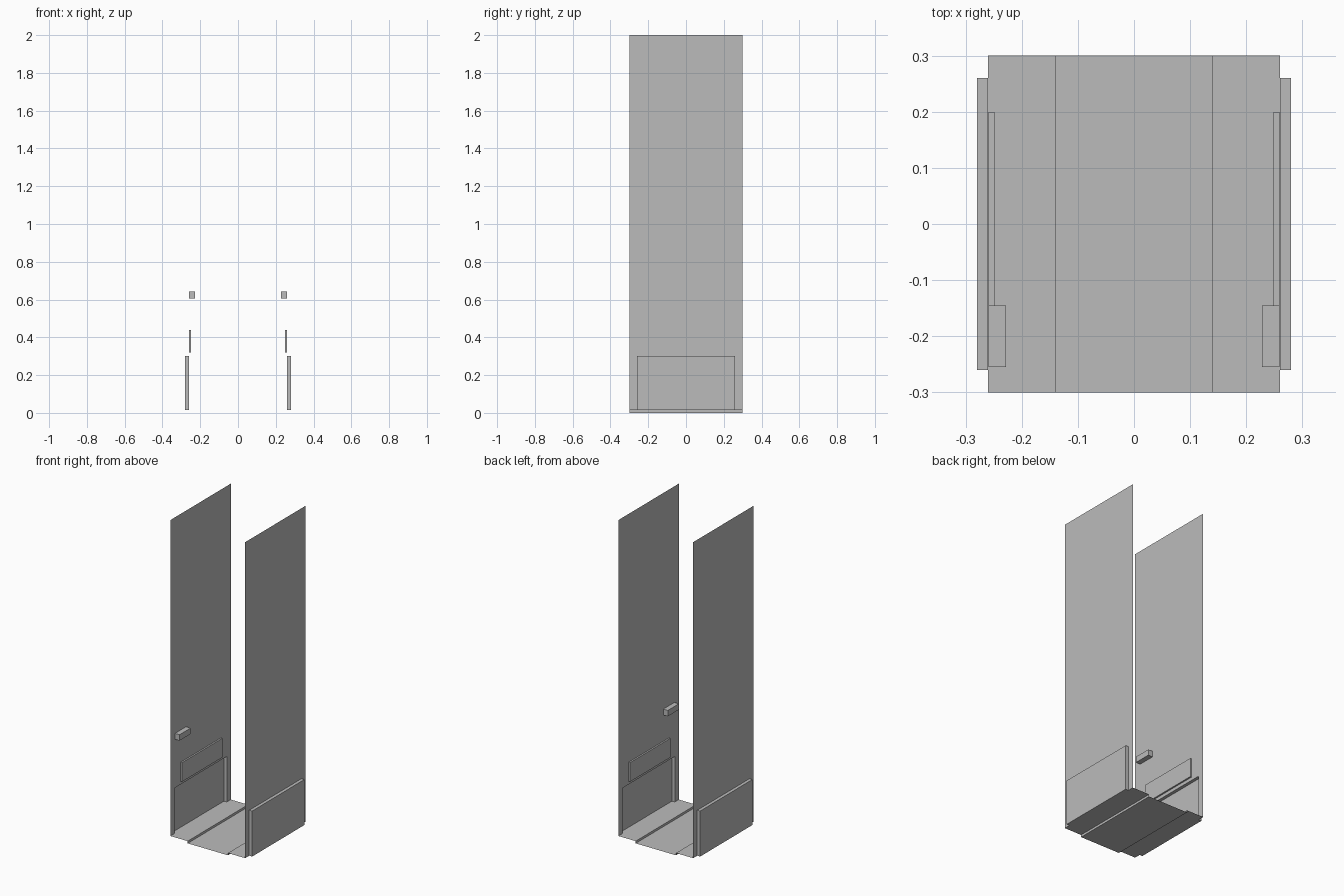
import bpy, bmesh

if "Cube" in bpy.data.objects:
    bpy.data.objects.remove(bpy.data.objects["Cube"])

grey = bpy.data.materials.new("plain_grey")
grey.diffuse_color = (0.5, 0.5, 0.5, 1)
grey.use_nodes = True
grey.node_tree.nodes["Principled BSDF"].inputs["Base Color"].default_value = grey.diffuse_color

W, D, H = 0.26, 0.30, 2.0      # half width, half depth, height
STEP = 0.014                   # side floor height above the centre
RY, RZ, RX = 0.26, 0.30, 0.28  # recess half length, top and outer side


def finish(name, bm):
    mesh = bpy.data.meshes.new(name)
    bmesh.ops.remove_doubles(bm, verts=bm.verts, dist=1e-5)
    bm.to_mesh(mesh)
    bm.free()
    mesh.materials.append(grey)
    obj = bpy.data.objects.new(name, mesh)
    bpy.context.collection.objects.link(obj)
    return obj


def quad(bm, pts):
    bm.faces.new([bm.verts.new(p) for p in pts])


def box(name, x0, x1, y0, y1, z0, z1):
    bm = bmesh.new()
    bmesh.ops.create_cube(bm, size=1)
    for v in bm.verts:
        v.co = ((x0 + x1) / 2 + v.co.x * (x1 - x0),
                (y0 + y1) / 2 + v.co.y * (y1 - y0),
                (z0 + z1) / 2 + v.co.z * (z1 - z0))
    return finish(name, bm)


# Floor sheet with a lowered centre channel
bm = bmesh.new()
profile = [(-W, STEP), (-0.14, STEP), (-0.14, 0), (0.14, 0), (0.14, STEP), (W, STEP)]
for (xa, za), (xb, zb) in zip(profile, profile[1:]):
    quad(bm, [(xa, -D, za), (xb, -D, zb), (xb, D, zb), (xa, D, za)])
finish("floor", bm)

for s, side in ((-1, "left"), (1, "right")):
    # Thin wall with an opening at the bottom, facing inward
    bm = bmesh.new()
    outline = [(-D, STEP), (-RY, STEP), (-RY, RZ), (RY, RZ),
               (RY, STEP), (D, STEP), (D, H), (-D, H)]
    quad(bm, [(s * W, y, z) for y, z in (outline if s < 0 else outline[::-1])])
    finish(side + "_wall", bm)

    # Shallow recess behind the opening, open toward the inside
    bm = bmesh.new()
    ring = [(-RY, STEP), (RY, STEP), (RY, RZ), (-RY, RZ)]
    quads = [[(s * RX, y, z) for y, z in ring]]
    for (ya, za), (yb, zb) in zip(ring, ring[1:] + ring[:1]):
        quads.append([(s * W, ya, za), (s * W, yb, zb),
                      (s * RX, yb, zb), (s * RX, ya, za)])
    for q in quads:
        quad(bm, q if s < 0 else q[::-1])
    finish(side + "_recess", bm)

    # Raised plate and grab handle on the inner wall
    box(side + "_plate", *sorted((s * 0.249, s * 0.259)), -0.20, 0.20, 0.32, 0.44)
    box(side + "_handle", *sorted((s * 0.228, s * 0.2595)), -0.255, -0.145, 0.605, 0.642)
